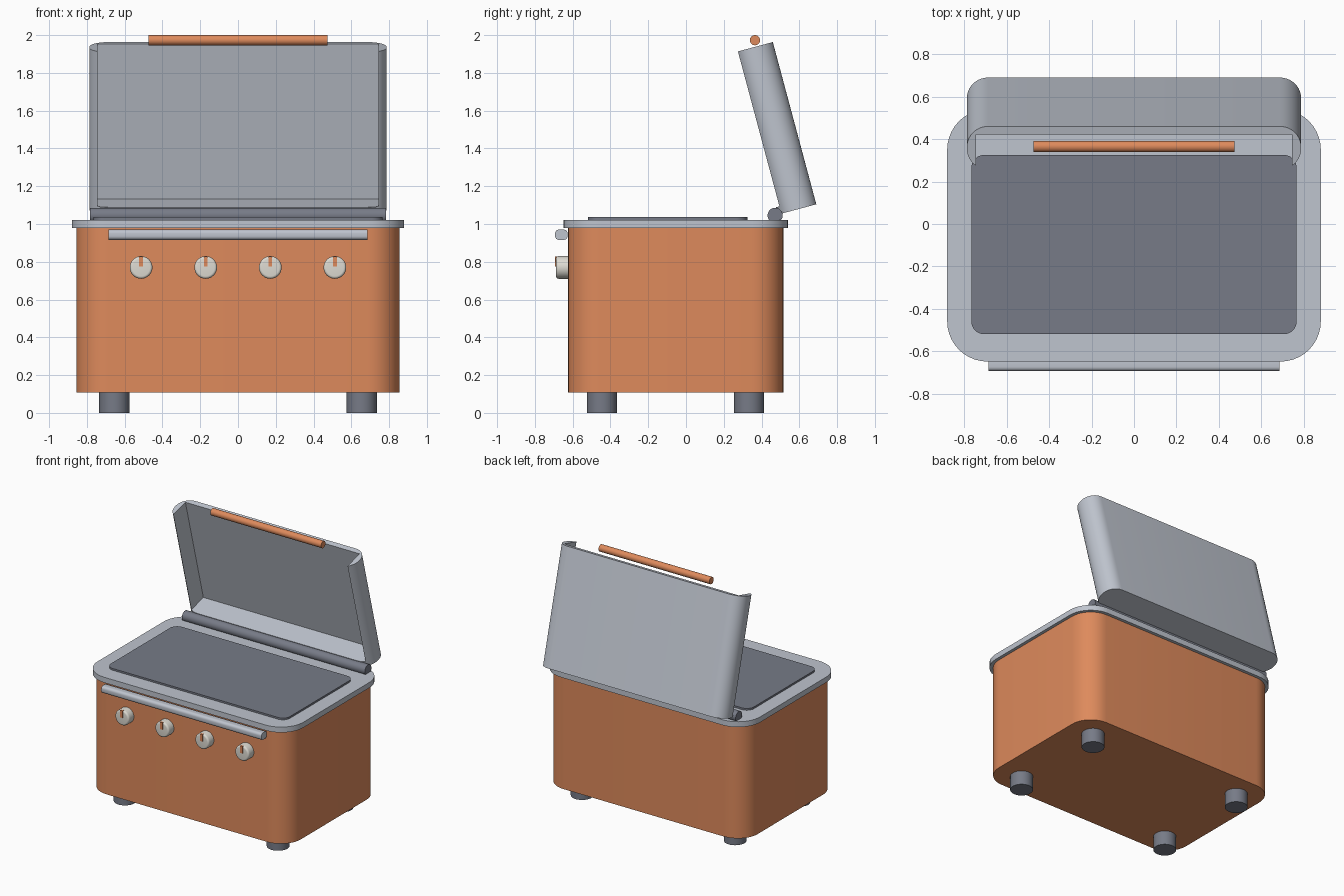
import bpy, bmesh, math

if "Cube" in bpy.data.objects:
    bpy.data.objects.remove(bpy.data.objects["Cube"])

def material(name, rgb):
    m = bpy.data.materials.new(name)
    m.diffuse_color = (*rgb, 1)
    m.use_nodes = True
    m.node_tree.nodes["Principled BSDF"].inputs["Base Color"].default_value = m.diffuse_color
    return m

ORANGE = material("burnt orange", (0.73, 0.255, 0.107))
SILVER = material("light grey", (0.52, 0.555, 0.62))
DARK = material("dark grey", (0.184, 0.198, 0.242))
WHITE = material("off white", (0.73, 0.71, 0.65))

def rounded_rect(x0, x1, y0, y1, r, n=10):
    pts = []
    for i, (cx, cy) in enumerate([(x1 - r, y1 - r), (x0 + r, y1 - r),
                                  (x0 + r, y0 + r), (x1 - r, y0 + r)]):
        for k in range(n + 1):
            a = math.pi / 2 * (i + k / n)
            pts.append((cx + r * math.cos(a), cy + r * math.sin(a)))
    return pts

def circle(r, n=32):
    return [(r * math.cos(2 * math.pi * k / n), r * math.sin(2 * math.pi * k / n)) for k in range(n)]

def smooth(ob):
    bpy.ops.object.select_all(action='DESELECT')
    ob.select_set(True)
    bpy.context.view_layer.objects.active = ob
    bpy.ops.object.shade_smooth_by_angle(angle=math.radians(35))

def prism(name, outline, z0, z1, mat, loc=(0, 0, 0), rot=(0, 0, 0), round_cap=None, radius=0.0):
    """Extrude an outline along local z, optionally rounding the 'top' or 'bottom' rim."""
    bm = bmesh.new()
    low = [bm.verts.new((x, y, z0)) for x, y in outline]
    high = [bm.verts.new((x, y, z1)) for x, y in outline]
    caps = {"bottom": bm.faces.new(low[::-1]), "top": bm.faces.new(high)}
    n = len(outline)
    for i in range(n):
        j = (i + 1) % n
        bm.faces.new((low[i], low[j], high[j], high[i]))
    if round_cap:
        bmesh.ops.bevel(bm, geom=list(caps[round_cap].edges), offset=radius,
                        segments=5, profile=0.5, affect='EDGES')
    me = bpy.data.meshes.new(name)
    bm.to_mesh(me)
    bm.free()
    me.materials.append(mat)
    ob = bpy.data.objects.new(name, me)
    ob.location, ob.rotation_euler = loc, rot
    bpy.context.collection.objects.link(ob)
    smooth(ob)
    return ob

ALONG_X = (0, math.pi / 2, 0)
TO_FRONT = (math.pi / 2, 0, 0)

# Body, rim and cooking plate
prism("body", rounded_rect(-0.856, 0.856, -0.624, 0.516, 0.17), 0.108, 0.985, ORANGE,
      round_cap="bottom", radius=0.04)
prism("rim", rounded_rect(-0.88, 0.88, -0.648, 0.54, 0.19), 0.98, 1.022, SILVER)
prism("cooking_plate", rounded_rect(-0.766, 0.766, -0.519, 0.325, 0.06), 1.015, 1.036, DARK)

# Feet
for x in (-0.655, 0.655):
    for y in (-0.445, 0.334):
        prism("foot", circle(0.08), 0, 0.12, DARK, (x, y, 0))

# Front bar
prism("front_bar", rounded_rect(-0.027, 0.027, -0.033, 0.033, 0.02, 6), -0.685, 0.685, SILVER,
      (0, -0.66, 0.943), ALONG_X)

# Knobs with pointer marks
for i in range(4):
    x = (i - 1.5) * 0.342
    prism("knob", circle(0.06), 0, 0.066, WHITE, (x, -0.622, 0.77), TO_FRONT, "top", 0.014)
    prism("knob_pointer", [(-0.01, 0.004), (0.01, 0.004), (0.01, 0.059), (-0.01, 0.059)],
          0.03, 0.071, ORANGE, (x, -0.622, 0.77), TO_FRONT)

# Hinge
prism("hinge", circle(0.04), -0.783, 0.783, DARK, (0, 0.472, 1.046), ALONG_X)

# Open lid, hollowed towards the front and the upper edge
LID_LOC, LID_ROT = (0, 0.487, 1.05), (math.radians(15), 0, 0)
lid = prism("lid", rounded_rect(-0.787, 0.787, 0, 0.21, 0.1), 0, 0.889, SILVER,
            LID_LOC, LID_ROT, "top", 0.04)
cutter = prism("lid_cutter", [(-0.745, -0.1), (0.745, -0.1), (0.745, 0.17), (-0.745, 0.17)],
               0.04, 1.1, SILVER, LID_LOC, LID_ROT)
cutter.hide_render = True
cut = lid.modifiers.new("hollow", 'BOOLEAN')
cut.operation, cut.solver, cut.object = 'DIFFERENCE', 'EXACT', cutter
bpy.context.view_layer.update()
bpy.context.view_layer.objects.active = lid
bpy.ops.object.modifier_apply(modifier=cut.name)
bpy.data.objects.remove(cutter)
smooth(lid)

# Lid handle
prism("lid_handle", circle(0.027), -0.474, 0.474, ORANGE, (0, 0.365, 1.973), ALONG_X)
